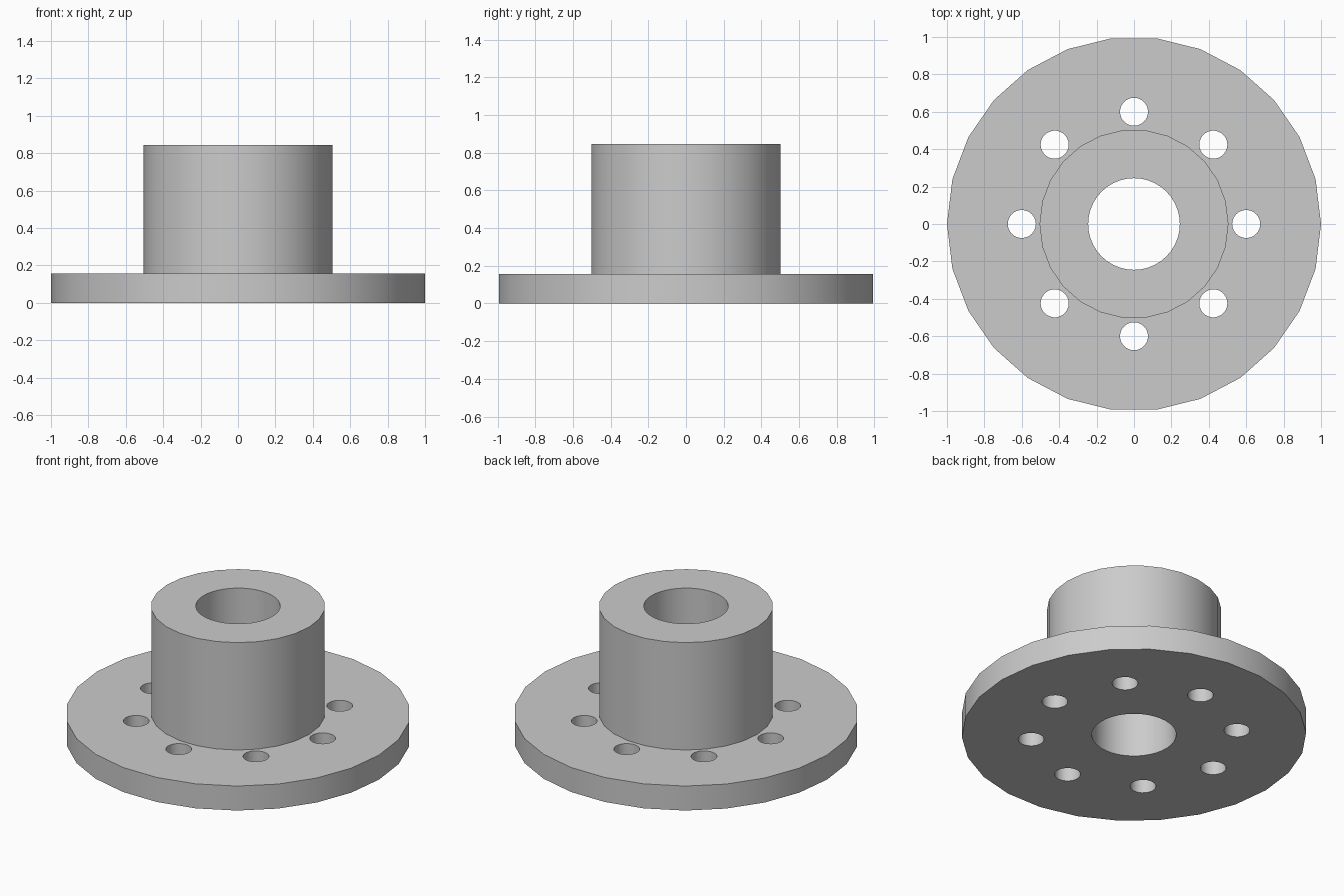
import bpy, bmesh, math
from mathutils import Matrix, Vector

cube = bpy.data.objects.get("Cube")
if cube:
    bpy.data.objects.remove(cube, do_unlink=True)

FLANGE_TOP, HUB_TOP = 0.157, 0.845

grey = bpy.data.materials.new("plain grey")
grey.use_nodes = True
colour = (0.6, 0.6, 0.6, 1)
grey.diffuse_color = colour
grey.node_tree.nodes["Principled BSDF"].inputs["Base Color"].default_value = colour


def cylinders(name, radius, z0, z1, sides, centres=((0, 0),)):
    """One object holding an upright cylinder at each centre."""
    bm = bmesh.new()
    for x, y in centres:
        bmesh.ops.create_cone(bm, cap_ends=True, segments=sides, radius1=radius, radius2=radius,
                              depth=z1 - z0, matrix=Matrix.Translation((x, y, (z0 + z1) / 2))
                              @ Matrix.Rotation(math.pi / 2, 4, 'Z'))
    mesh = bpy.data.meshes.new(name)
    bm.to_mesh(mesh)
    bm.free()
    mesh.materials.append(grey)
    obj = bpy.data.objects.new(name, mesh)
    bpy.context.collection.objects.link(obj)
    return obj


def boolean(obj, other, operation):
    """Apply a boolean and remove the helper object."""
    mod = obj.modifiers.new("boolean", 'BOOLEAN')
    mod.operation, mod.solver, mod.object = operation, 'EXACT', other
    bpy.ops.object.select_all(action='DESELECT')
    bpy.context.view_layer.objects.active = obj
    obj.select_set(True)
    bpy.ops.object.modifier_apply(modifier=mod.name)
    bpy.data.objects.remove(other, do_unlink=True)


# Round flange with the hub standing on it
body = cylinders("flanged_hub", 1, 0, FLANGE_TOP, 26)
hub = cylinders("hub", 0.505, FLANGE_TOP / 2, HUB_TOP, 26)
boolean(body, hub, 'UNION')

# Central bore through the whole body
boolean(body, cylinders("bore_cutter", 0.245, -0.1, 1, 40), 'DIFFERENCE')

# Ring of eight bolt holes
ring = [(0.6 * math.cos(i * math.pi / 4), 0.6 * math.sin(i * math.pi / 4)) for i in range(8)]
boolean(body, cylinders("bolt_cutter", 0.075, -0.1, 0.3, 26, ring), 'DIFFERENCE')

body.select_set(True)
bpy.ops.object.shade_smooth_by_angle(angle=math.radians(30))
